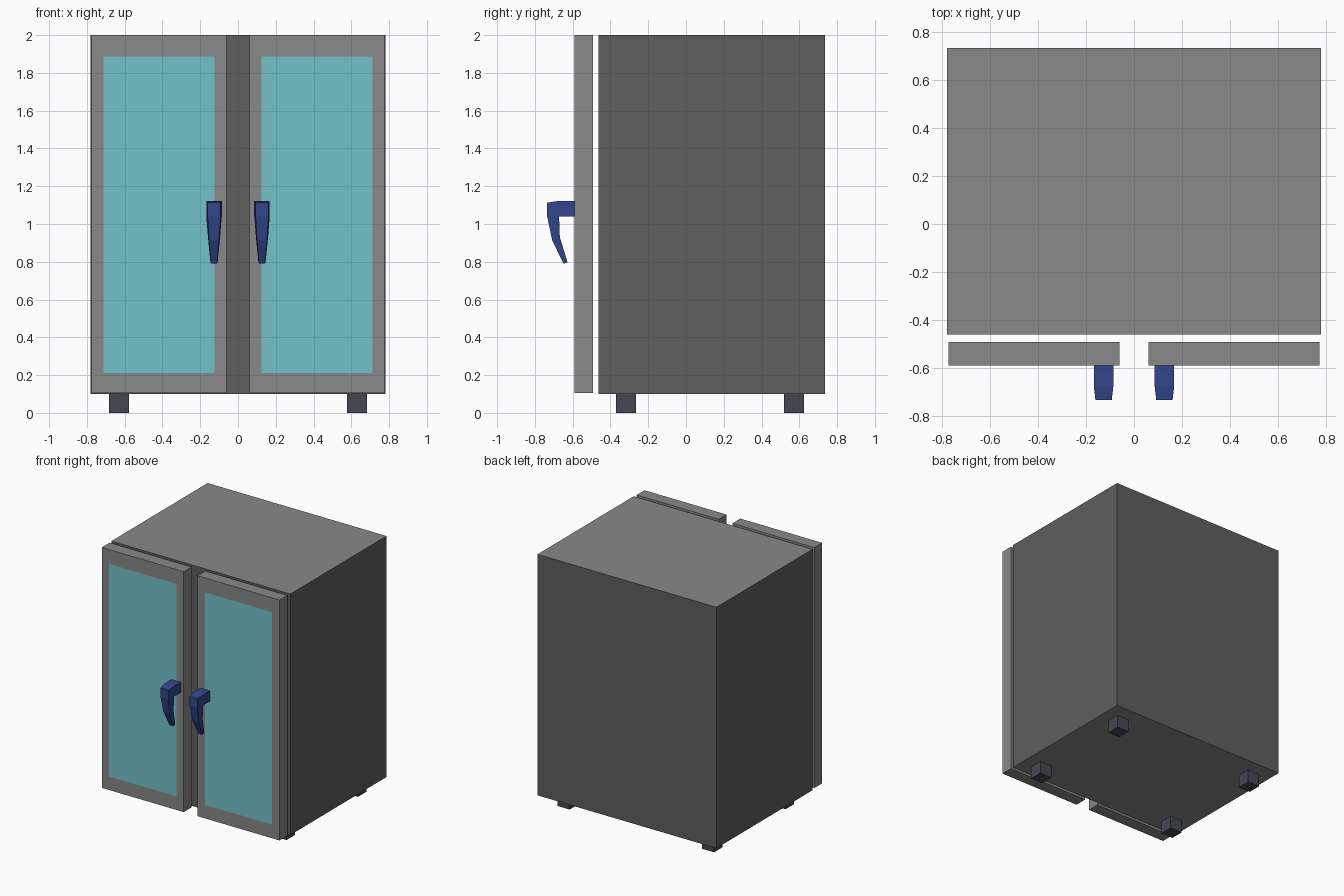
import bpy, bmesh
from mathutils import Vector

if "Cube" in bpy.data.objects:
    bpy.data.objects.remove(bpy.data.objects["Cube"])


def material(name, rgb):
    m = bpy.data.materials.new(name)
    m.diffuse_color = (*rgb, 1)
    m.use_nodes = True
    m.node_tree.nodes["Principled BSDF"].inputs["Base Color"].default_value = m.diffuse_color
    return m


LIGHT = material("light grey", (0.246, 0.246, 0.246))
DARK = material("dark grey", (0.114, 0.114, 0.114))
GLASS = material("teal glass", (0.171, 0.539, 0.591))
BLUE = material("handle blue", (0.034, 0.061, 0.262))
FOOT = material("foot slate", (0.058, 0.064, 0.083))


def finish(name, bm, *mats):
    bmesh.ops.recalc_face_normals(bm, faces=bm.faces)
    me = bpy.data.meshes.new(name)
    bm.to_mesh(me)
    bm.free()
    for m in mats:
        me.materials.append(m)
    ob = bpy.data.objects.new(name, me)
    bpy.context.collection.objects.link(ob)


def box(lo, hi):
    bm = bmesh.new()
    bmesh.ops.create_cube(bm, size=1)
    lo, hi = Vector(lo), Vector(hi)
    for v in bm.verts:
        v.co = Vector([hi[i] if v.co[i] > 0 else lo[i] for i in range(3)])
    bm.normal_update()
    return bm


# Cabinet body: light top and underside, dark walls
bm = box((-0.78, -0.462, 0.1), (0.78, 0.735, 2.0))
for f in bm.faces:
    f.material_index = 0 if abs(f.normal.z) > 0.5 else 1
finish("cabinet_body", bm, LIGHT, DARK)

# Handle profile sections: outer (y, z), half width, inner (y, z), half width
SECTIONS = [
    ((-0.59, 1.122), 0.041, (-0.59, 1.04), 0.041),
    ((-0.675, 1.122), 0.041, (-0.672, 1.04), 0.041),
    ((-0.735, 1.113), 0.034, (-0.672, 1.04), 0.041),
    ((-0.735, 1.04), 0.034, (-0.672, 1.04), 0.041),
    ((-0.708, 0.912), 0.026, (-0.668, 0.93), 0.032),
    ((-0.648, 0.79), 0.016, (-0.627, 0.797), 0.019),
]

for side, s in (("left", -1), ("right", 1)):
    # Door with a flush glass panel on front and back
    a, b = sorted((s * 0.06, s * 0.775))
    bm = box((a, -0.59, 0.105), (b, -0.492, 2.0))
    panes = [f for f in bm.faces if abs(f.normal.y) > 0.5]
    bmesh.ops.inset_individual(bm, faces=panes, thickness=0.09)
    for f in panes:
        f.material_index = 1
        for v in f.verts:
            v.co.z = 1.887 if v.co.z > 1 else 0.212
    finish(side + "_door", bm, LIGHT, GLASS)

    # Curved tapering handle
    bm = bmesh.new()
    rings = []
    for (yo, zo), wo, (yi, zi), wi in SECTIONS:
        cx = s * 0.127
        rings.append([bm.verts.new(p) for p in (
            (cx - wo, yo, zo), (cx + wo, yo, zo),
            (cx + wi, yi, zi), (cx - wi, yi, zi))])
    for r, q in zip(rings, rings[1:]):
        for i in range(4):
            j = (i + 1) % 4
            bm.faces.new((r[i], r[j], q[j], q[i]))
    bm.faces.new(rings[0])
    bm.faces.new(rings[-1])
    bmesh.ops.remove_doubles(bm, verts=bm.verts, dist=0.0005)
    finish(side + "_handle", bm, BLUE)

    # Feet
    for end, y in (("front", -0.318), ("back", 0.572)):
        x = s * 0.63
        finish(f"{end}_{side}_foot",
               box((x - 0.053, y - 0.053, 0), (x + 0.053, y + 0.053, 0.1)), FOOT)
